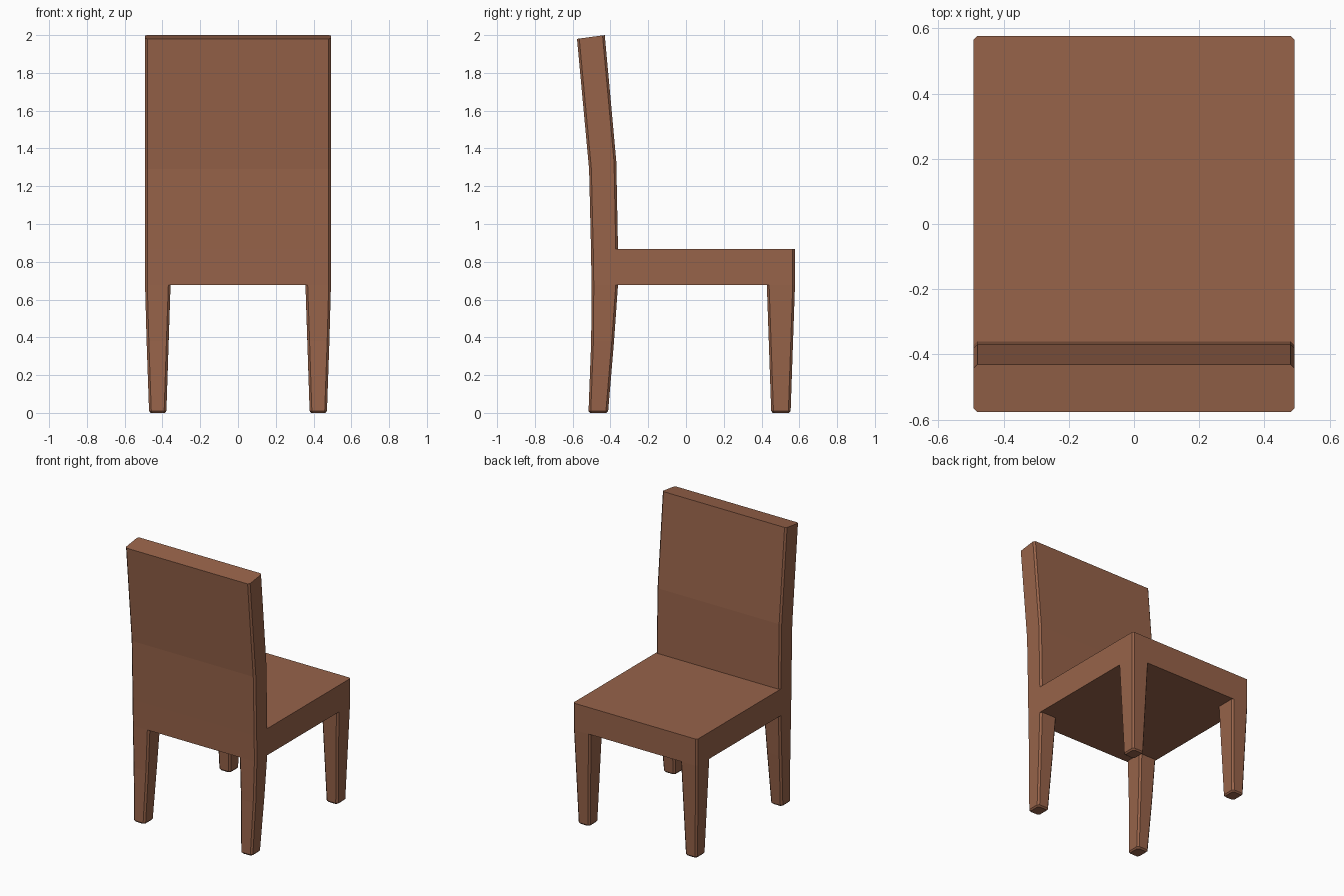
import bpy, bmesh

if "Cube" in bpy.data.objects:
    bpy.data.objects.remove(bpy.data.objects["Cube"])

wood = bpy.data.materials.new("brown wood")
wood.diffuse_color = (0.31, 0.125, 0.068, 1)
wood.use_nodes = True
wood.node_tree.nodes["Principled BSDF"].inputs["Base Color"].default_value = wood.diffuse_color
C = 0.012  # corner chamfer


def ring(x0, x1, y0, y1, z0, z1=None, c=C):
    """Chamfered rectangle; z runs from z0 at y0 to z1 at y1."""
    z1 = z0 if z1 is None else z1
    xy = [(x0 + c, y0), (x1 - c, y0), (x1, y0 + c), (x1, y1 - c),
          (x1 - c, y1), (x0 + c, y1), (x0, y1 - c), (x0, y0 + c)]
    return [(x, y, z0 + (z1 - z0) * (y - y0) / (y1 - y0)) for x, y in xy]


def loft(name, rings):
    """Skin a stack of rings and cap both ends."""
    bm = bmesh.new()
    loops = [[bm.verts.new(p) for p in r] for r in rings]
    for a, b in zip(loops, loops[1:]):
        for i in range(8):
            j = (i + 1) % 8
            bm.faces.new((a[i], a[j], b[j], b[i]))
    bm.faces.new(loops[0][::-1])
    bm.faces.new(loops[-1])
    bmesh.ops.recalc_face_normals(bm, faces=bm.faces)
    me = bpy.data.meshes.new(name)
    bm.to_mesh(me)
    bm.free()
    me.materials.append(wood)
    ob = bpy.data.objects.new(name, me)
    bpy.context.collection.objects.link(ob)
    return ob


# Seat slab, running into the backrest
W = 0.492
loft("seat", [ring(-W, W, -0.43, 0.577, 0.677), ring(-W, W, -0.43, 0.577, 0.868)])

# Backrest, leaning back in its upper part
loft("backrest", [
    ring(-W, W, -0.50, -0.36, 0.677),
    ring(-W, W, -0.503, -0.36, 0.868),
    ring(-W, W, -0.513, -0.369, 1.29, 1.33),
    ring(-W, W, -0.577, -0.43, 1.98, 2.0),
])

# Tapered legs: (z, inner x, outer x, y back, y front) with a chamfered foot
front = [(0, 0.387, 0.462, 0.459, 0.546), (0.01, 0.379, 0.471, 0.451, 0.554),
         (0.677, 0.357, W, 0.428, 0.577)]
rear = [(0, 0.387, 0.462, -0.508, -0.422), (0.01, 0.379, 0.471, -0.516, -0.412),
        (0.38, 0.367, 0.484, -0.502, -0.381), (0.677, 0.357, W, -0.50, -0.36)]
for label, rows in (("front_leg", front), ("rear_leg", rear)):
    for side, s in (("right", 1), ("left", -1)):
        loft(f"{label}_{side}", [
            ring(min(s * a, s * b), max(s * a, s * b), y0, y1, z)
            for z, a, b, y0, y1 in rows])
